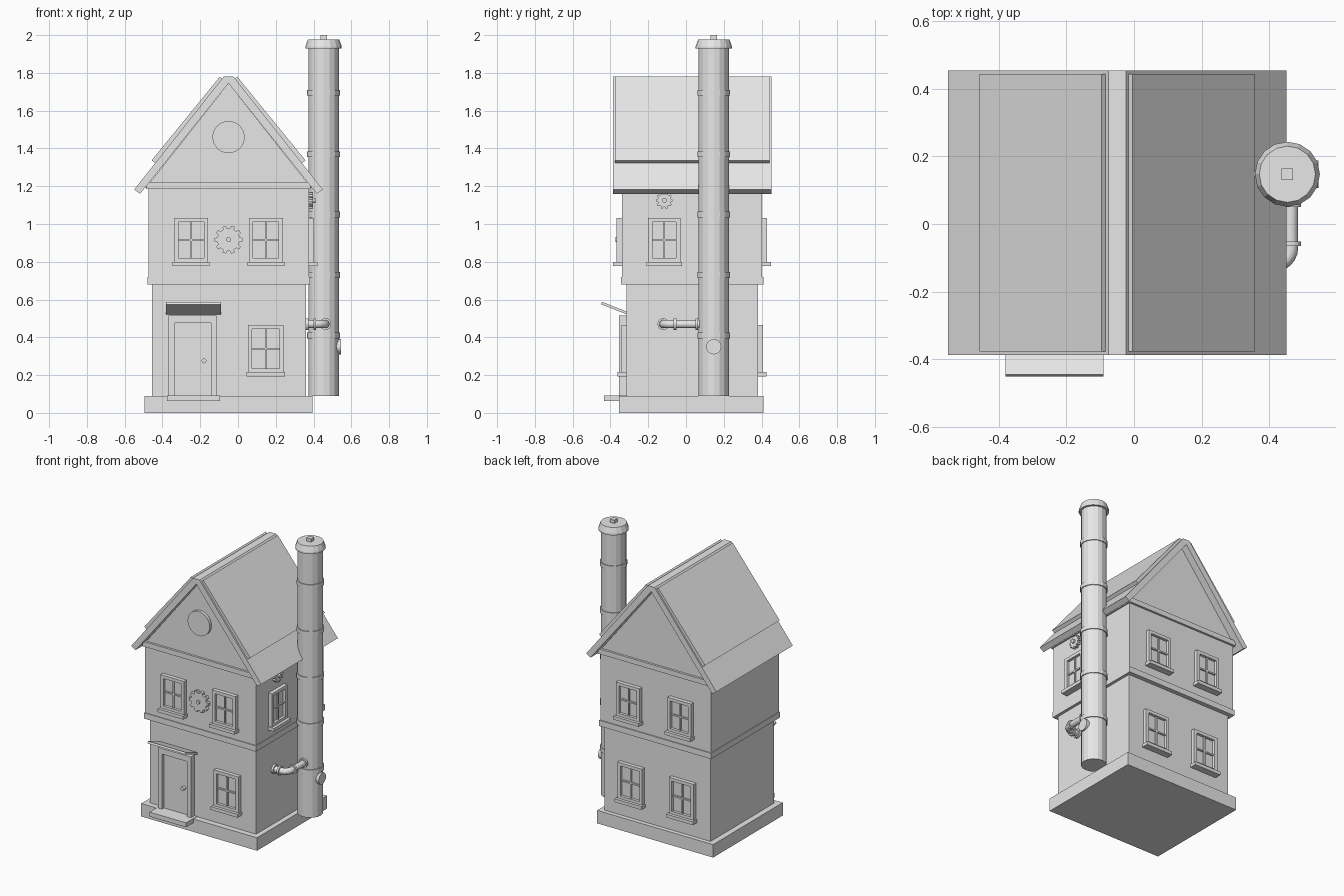
import bpy, bmesh
from math import sin, cos, pi, radians
from mathutils import Vector, Matrix

if "Cube" in bpy.data.objects:
    bpy.data.objects.remove(bpy.data.objects["Cube"], do_unlink=True)

grey = bpy.data.materials.new("light_grey")
grey.use_nodes = True
GREY = (0.8, 0.8, 0.8, 1)
grey.diffuse_color = GREY
grey.node_tree.nodes["Principled BSDF"].inputs["Base Color"].default_value = GREY

MID = -0.05          # x of the roof ridge
FLUE = (0.453, 0.147)  # x, y of the chimney axis


def finish(name, bm, loc=(0, 0, 0), turn=0):
    bmesh.ops.recalc_face_normals(bm, faces=bm.faces)
    mesh = bpy.data.meshes.new(name)
    bm.to_mesh(mesh)
    bm.free()
    mesh.materials.append(grey)
    ob = bpy.data.objects.new(name, mesh)
    ob.location = loc
    ob.rotation_euler.z = radians(turn)
    bpy.context.collection.objects.link(ob)
    return ob


def boxes(name, spans, loc=(0, 0, 0), turn=0):
    """One object from boxes given as x0, x1, y0, y1, z0, z1."""
    bm = bmesh.new()
    for x0, x1, y0, y1, z0, z1 in spans:
        mat = Matrix.Translation(((x0 + x1) / 2, (y0 + y1) / 2, (z0 + z1) / 2))
        mat = mat @ Matrix.Diagonal((x1 - x0, y1 - y0, z1 - z0, 1))
        bmesh.ops.create_cube(bm, size=1, matrix=mat)
    return finish(name, bm, loc, turn)


def prism(name, points, y0, y1, loc=(0, 0, 0), turn=0):
    """Extrude an x-z outline from y0 to y1."""
    bm = bmesh.new()
    face = bm.faces.new([bm.verts.new((x, y0, z)) for x, z in points])
    new = bmesh.ops.extrude_face_region(bm, geom=[face])["geom"]
    verts = [v for v in new if isinstance(v, bmesh.types.BMVert)]
    bmesh.ops.translate(bm, verts=verts, vec=(0, y1 - y0, 0))
    return finish(name, bm, loc, turn)


def rod(name, start, end, r1, r2=None, sides=16):
    a, b = Vector(start), Vector(end)
    bm = bmesh.new()
    mat = Matrix.Translation((a + b) / 2) @ (b - a).to_track_quat("Z", "Y").to_matrix().to_4x4()
    bmesh.ops.create_cone(bm, cap_ends=True, segments=sides, radius1=r1,
                          radius2=r1 if r2 is None else r2, depth=(b - a).length, matrix=mat)
    return finish(name, bm)


def window(name, loc, turn, w, h):
    """Framed four-pane window with a sill; loc is the bottom centre on the wall."""
    x, b, d, m = w / 2, 0.022, -0.027, 0.005
    boxes(name, [
        (-x, -x + b, d, 0.01, 0, h), (x - b, x, d, 0.01, 0, h),
        (-x, x, d, 0.01, h - b, h), (-x, x, d, 0.01, 0, b),
        (-m, m, -0.018, 0.01, b, h - b), (-x + b, x - b, -0.018, 0.01, h / 2 - m, h / 2 + m),
        (-x + b, x - b, -0.008, 0.01, b, h - b),
        (-x - 0.008, x + 0.008, -0.047, 0.01, -0.02, 0.003)], loc, turn)


def gear(name, loc, turn, radius):
    teeth, pts = 10, []
    for i in range(teeth):
        for step, r in ((-0.3, 0.8), (-0.2, 1), (0.2, 1), (0.3, 0.8)):
            a = 2 * pi * (i + step) / teeth
            pts.append((radius * r * cos(a), radius * r * sin(a)))
    prism(name, pts, -0.022, 0.005, loc, turn)
    hub = [(0.013 * cos(i * pi / 6), 0.013 * sin(i * pi / 6)) for i in range(12)]
    prism(name + "_hub", hub, -0.034, 0.005, loc, turn)


# Base and storeys
boxes("foundation", [(-0.495, 0.395, -0.355, 0.41, 0, 0.09)])
boxes("lower_storey", [(-0.455, 0.36, -0.315, 0.38, 0.09, 0.7)])
boxes("storey_band", [(-0.48, 0.38, -0.345, 0.41, 0.68, 0.72)])
boxes("upper_storey", [(-0.475, 0.375, -0.34, 0.403, 0.7, 1.19)])

# Gable and roof
prism("gable", [(MID - 0.44, 1.19), (MID + 0.44, 1.19), (MID, 1.745)], -0.34, 0.403)
boxes("gable_beam", [(MID - 0.435, MID + 0.435, -0.355, 0.418, 1.185, 1.22)])
right = [(0.026, 1.78), (0.5, 1.182), (0.468, 1.16), (0, 1.745)]
left = [(-x, z) for x, z in right[:3]][::-1]
prism("roof_deck", [(MID + x, z) for x, z in right + left], -0.387, 0.453)
panel = [(0.024, 1.76), (0.046, 1.78), (0.407, 1.337), (0.383, 1.318)]
for side, s in (("left", 1), ("right", -1)):
    prism("roof_panel_" + side, [(MID + s * x, z) for x, z in panel], -0.376, 0.443)
rod("round_gable_window", (MID, -0.33, 1.46), (MID, -0.36, 1.46), 0.085, sides=32)

# Windows
for x in (-0.248, 0.147):
    window("front_upper_window", (x, -0.34, 0.797), 0, 0.18, 0.235)
    window("back_upper_window", (x, 0.403, 0.797), 180, 0.18, 0.235)
    window("back_lower_window", (x, 0.38, 0.213), 180, 0.19, 0.253)
window("front_lower_window", (0.147, -0.315, 0.213), 0, 0.19, 0.253)
window("side_window", (0.375, -0.115, 0.797), 90, 0.17, 0.235)

# Wall gears
gear("front_gear", (MID, -0.34, 0.917), 0, 0.075)
gear("side_gear", (0.375, -0.115, 1.125), 90, 0.045)

# Door, step and awning
boxes("door_frame", [(-0.368, -0.335, -0.355, -0.31, 0.09, 0.515),
                     (-0.142, -0.114, -0.355, -0.31, 0.09, 0.515),
                     (-0.368, -0.114, -0.355, -0.31, 0.475, 0.515)])
boxes("door", [(-0.335, -0.142, -0.332, -0.31, 0.09, 0.475)])
rod("door_knob", (-0.18, -0.325, 0.275), (-0.18, -0.355, 0.275), 0.013, sides=12)
boxes("doorstep", [(-0.375, -0.095, -0.435, -0.31, 0.062, 0.093)])
bm = bmesh.new()
verts = [bm.verts.new((-0.38, y, z)) for y, z in
         ((-0.45, 0.575), (-0.31, 0.52), (-0.31, 0.535), (-0.445, 0.588))]
face = bm.faces.new(verts)
geom = bmesh.ops.extrude_face_region(bm, geom=[face])["geom"]
bmesh.ops.translate(bm, verts=[v for v in geom if isinstance(v, bmesh.types.BMVert)],
                    vec=(0.29, 0, 0))
finish("awning", bm)

# Chimney
def flue(name, z0, z1, r1, r2=None):
    rod(name, (*FLUE, z0), (*FLUE, z1), r1, r2)


flue("chimney", 0.09, 1.95, 0.081)
for z in (0.41, 0.73, 1.05, 1.37, 1.695):
    flue("chimney_band", z - 0.015, z + 0.015, 0.087)
flue("chimney_cap_rim", 1.928, 1.94, 0.096)
flue("chimney_cap", 1.94, 1.977, 0.096, 0.083)
fx, fy = FLUE
boxes("cap_knob", [(fx - 0.017, fx + 0.017, fy - 0.017, fy + 0.017, 1.97, 2.0)])
rod("chimney_hatch", (0.5, fy, 0.35), (0.545, fy, 0.35), 0.04, sides=20)

# Pipe from the wall to the chimney
px, py, pz, bend = 0.463, -0.12, 0.47, 0.05
curve = bpy.data.curves.new("pipe", "CURVE")
curve.dimensions = "3D"
curve.bevel_depth = 0.022
curve.bevel_resolution = 3
path = [(0.35, py)]
for i in range(7):
    a = i * pi / 12
    path.append((px - bend + bend * sin(a), py + bend - bend * cos(a)))
path.append((px, 0.1))
spline = curve.splines.new("POLY")
spline.points.add(len(path) - 1)
for point, (x, y) in zip(spline.points, path):
    point.co = (x, y, pz, 1)
curve.materials.append(grey)
pipe = bpy.data.objects.new("pipe", curve)
bpy.context.collection.objects.link(pipe)
for x in (0.36, 0.4):
    rod("pipe_collar", (x, py, pz), (x + 0.014, py, pz), 0.031)
for y in (-0.065, 0.05):
    rod("pipe_collar", (px, y, pz), (px, y + 0.014, pz), 0.031)
